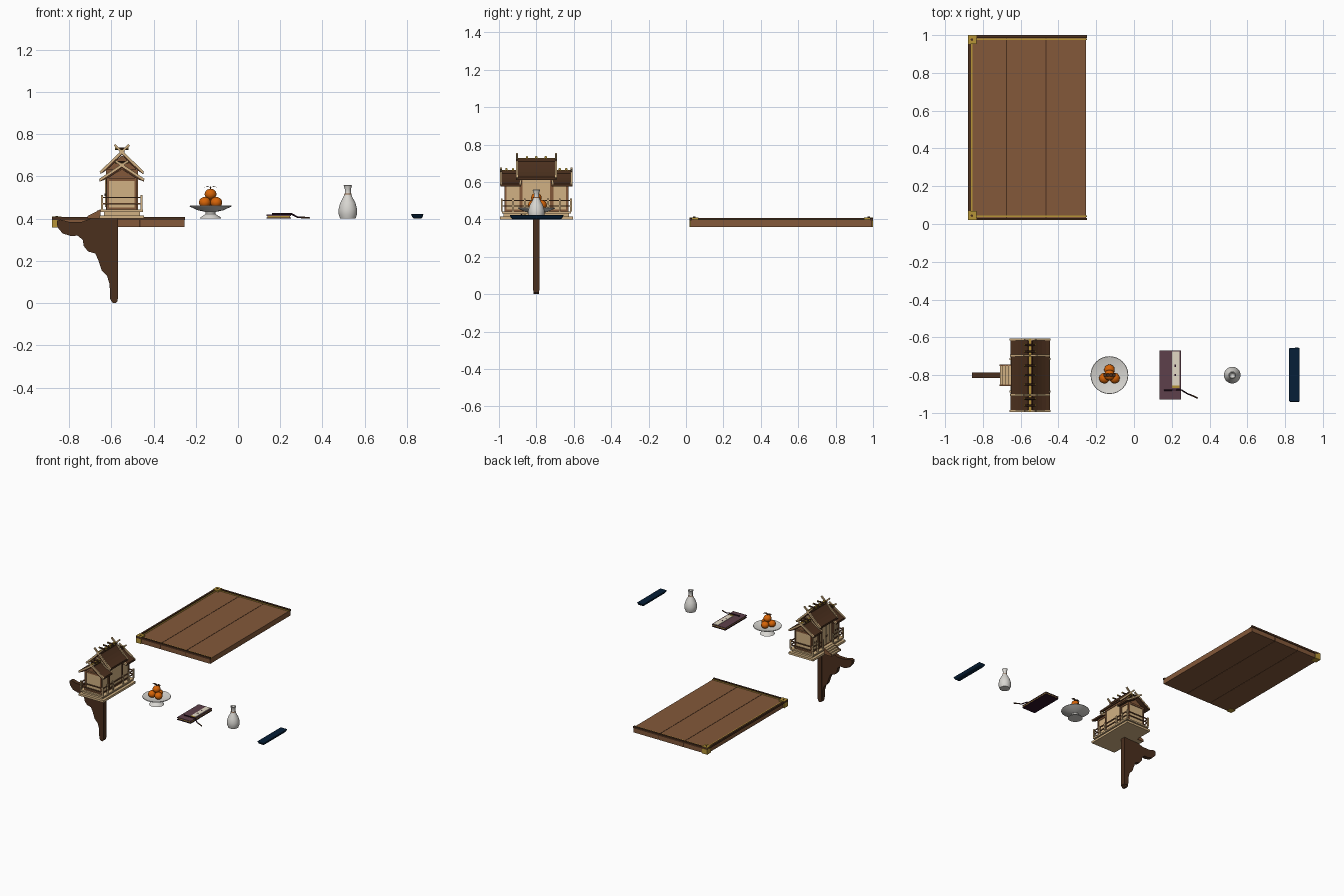
import bpy, bmesh, math
from mathutils import Vector, Matrix

cube = bpy.data.objects.get("Cube")
if cube:
    bpy.data.objects.remove(cube, do_unlink=True)


def material(name, r, g, b):
    m = bpy.data.materials.new(name)
    m.use_nodes = True
    lin = [(c / 255) ** 2.2 for c in (r, g, b)] + [1]
    m.diffuse_color = lin
    m.node_tree.nodes["Principled BSDF"].inputs["Base Color"].default_value = lin
    return m


DARK = material("dark wood", 76, 51, 35)
BROWN = material("plank wood", 130, 89, 60)
TAN = material("pale wood", 208, 176, 130)
GOLD = material("brass", 182, 148, 58)
WHITE = material("ceramic", 215, 213, 208)
ORANGE = material("orange peel", 214, 100, 16)
NAVY = material("navy cloth", 14, 36, 58)
MAUVE = material("mauve cover", 94, 66, 76)
PLUM = material("dark plum cord", 48, 26, 42)
CREAM = material("cream paper", 226, 216, 196)


def finish(name, bm, mat, smooth=False):
    bmesh.ops.recalc_face_normals(bm, faces=bm.faces)
    me = bpy.data.meshes.new(name)
    bm.to_mesh(me)
    bm.free()
    me.materials.append(mat)
    if smooth:
        me.shade_smooth()
        me.set_sharp_from_angle(angle=math.radians(40))
    ob = bpy.data.objects.new(name, me)
    bpy.context.collection.objects.link(ob)
    return ob


def box(name, x, y, z, mat):
    """Box from three (low, high) ranges."""
    bm = bmesh.new()
    bmesh.ops.create_cube(bm, size=1)
    for v in bm.verts:
        v.co = [(r[0] + r[1]) / 2 + c * (r[1] - r[0]) for c, r in zip(v.co, (x, y, z))]
    return finish(name, bm, mat)


def prism(name, pts, y, mat):
    """Extrude an x-z outline along y."""
    bm = bmesh.new()
    f = bm.faces.new([bm.verts.new((px, y[0], pz)) for px, pz in pts])
    new = bmesh.ops.extrude_face_region(bm, geom=[f])["geom"]
    vs = [v for v in new if isinstance(v, bmesh.types.BMVert)]
    bmesh.ops.translate(bm, verts=vs, vec=(0, y[1] - y[0], 0))
    return finish(name, bm, mat)


def rod(name, p, q, r, mat, sides=8):
    p, q = Vector(p), Vector(q)
    bm = bmesh.new()
    rot = (q - p).to_track_quat("Z", "Y").to_matrix().to_4x4()
    turn = Matrix.Rotation(math.pi / sides, 4, "Z")
    bmesh.ops.create_cone(bm, cap_ends=True, segments=sides, radius1=r, radius2=r,
                          depth=(q - p).length,
                          matrix=Matrix.Translation((p + q) / 2) @ rot @ turn)
    return finish(name, bm, mat, sides > 4)


def lathe(name, x, y, profile, mat):
    bm = bmesh.new()
    vs = [bm.verts.new((r, 0, z)) for r, z in profile]
    es = [bm.edges.new(e) for e in zip(vs, vs[1:])]
    bmesh.ops.spin(bm, geom=vs + es, axis=(0, 0, 1), cent=(0, 0, 0),
                   angle=math.tau, steps=32, use_duplicate=False)
    bmesh.ops.remove_doubles(bm, verts=bm.verts, dist=0.0001)
    bmesh.ops.translate(bm, verts=bm.verts, vec=(x, y, 0))
    return finish(name, bm, mat, True)


# Shelf: three planks, dark grooves, raised lip, brass lines and corners
L, R, Y0, Y1 = -0.875, -0.25, 0.025, 0.995
grooves = [-0.675, -0.465]
for a, b in zip([L] + grooves, grooves + [R]):
    box("shelf_plank", (a + 0.003, b - 0.003), (Y0, Y1), (0.36, 0.40), BROWN)
for g in grooves:
    box("shelf_groove", (g - 0.004, g + 0.004), (Y0 + 0.001, Y1 - 0.001), (0.361, 0.3985), DARK)
box("shelf_lip_front", (L, R), (0.02, 0.033), (0.394, 0.408), DARK)
box("shelf_lip_back", (L, R), (0.985, 1.0), (0.394, 0.408), DARK)
box("shelf_lip_side", (-0.88, -0.866), (0.02, 1.0), (0.394, 0.408), DARK)
for y in (0.036, 0.974):
    box("brass_line", (L, R), (y, y + 0.008), (0.398, 0.403), GOLD)
box("brass_line_side", (-0.863, -0.855), (Y0, Y1), (0.398, 0.403), GOLD)
for y in (0.02, 0.952):
    box("brass_corner", (-0.88, -0.835), (y, y + 0.048), (0.358, 0.411), GOLD)
    rod("corner_stud", (-0.858, y + 0.024, 0.41), (-0.858, y + 0.024, 0.414), 0.007, DARK)

# Scalloped bracket
outline = [(-0.57, 0.40), (-0.57, 0.01), (-0.58, 0.0), (-0.595, 0.003), (-0.605, 0.02),
           (-0.608, 0.09), (-0.62, 0.13), (-0.645, 0.155), (-0.66, 0.2), (-0.675, 0.235),
           (-0.71, 0.245), (-0.73, 0.27), (-0.735, 0.3), (-0.76, 0.32), (-0.79, 0.318),
           (-0.83, 0.33), (-0.855, 0.36), (-0.858, 0.39), (-0.84, 0.396), (-0.8, 0.385),
           (-0.74, 0.385), (-0.7, 0.40)]
prism("bracket", outline, (-0.815, -0.785), DARK)
box("bracket_post", (-0.603, -0.567), (-0.818, -0.782), (0.02, 0.40), DARK)

# Shrine base and steps
CX, CY = -0.55, -0.8
box("shrine_base", (-0.655, -0.445), (-0.995, -0.605), (0.40, 0.416), TAN)
box("shrine_plinth", (-0.635, -0.465), (-0.975, -0.625), (0.416, 0.432), TAN)
box("shrine_deck", (-0.65, -0.45), (-0.985, -0.615), (0.432, 0.443), TAN)
for i in range(4):
    x = -0.71 + i * 0.014
    box("step", (x, -0.65), (-0.85, -0.75), (0.40, 0.41 + i * 0.01), TAN)
for y in (-0.857, -0.751):
    prism("step_stringer", [(-0.712, 0.40), (-0.65, 0.40), (-0.65, 0.445), (-0.712, 0.413)],
          (y, y + 0.008), BROWN)


def slope(half, ridge, eave, t):
    """Point on a slightly sagging roof, t from ridge to eave."""
    return half * t, ridge + (eave - ridge) * t + 0.035 * t * (t - 1)


def roof(name, y, half, ridge, eave, horn):
    """Sagging roof with barge boards, crossed horns and ridge logs."""
    top = [slope(half, ridge, eave, t / 5) for t in range(6)]
    right = top + [(x, z - 0.014) for x, z in reversed(top)]
    for s in (-1, 1):
        prism(name, [(CX + s * x, z) for x, z in right], y, DARK)
        for end in (y[0] + 0.004, y[1] - 0.004):
            drop = (ridge - eave) * horn / half
            rod("barge_board", (CX + s * half, end, eave - 0.006),
                (CX - s * horn, end, ridge + drop), 0.0075, TAN, 4)
    box("ridge_beam", (CX - 0.012, CX + 0.012), y, (ridge - 0.01, ridge + 0.006), DARK)
    box("ridge_cap", (CX - 0.006, CX + 0.006), y, (ridge + 0.006, ridge + 0.009), GOLD)


def ridge_log(y, z):
    rod("ridge_log", (CX - 0.026, y, z), (CX + 0.026, y, z), 0.006, DARK)
    for s in (-1, 1):
        rod("log_cap", (CX + s * 0.026, y, z), (CX + s * 0.032, y, z), 0.0068, GOLD)


def house(name, y, half, top, ridge):
    """Walls with corner posts, beams and dark-framed gable."""
    x = (CX - half, CX + half)
    box(name + "_walls", x, y, (0.44, top), TAN)
    prism(name + "_gable", [(x[0], top), (x[1], top), (CX, ridge - 0.02)],
          (y[0] + 0.004, y[1] - 0.004), BROWN)
    for px in x:
        for py in y:
            box(name + "_post", (px - 0.006, px + 0.006), (py - 0.006, py + 0.006),
                (0.44, top), BROWN)
    grown = [(a - 0.005, b + 0.005) for a, b in (x, y)]
    box(name + "_sill", *grown, (0.443, 0.453), BROWN)
    box(name + "_top_beam", *grown, (top - 0.014, top), BROWN)
    # Front double door with brass fittings
    mid, w = sum(y) / 2, (y[1] - y[0]) * 0.28
    f = x[0]
    box(name + "_door_frame", (f - 0.005, f), (mid - w - 0.007, mid + w + 0.007),
        (0.453, top - 0.02), BROWN)
    for s in (-1, 1):
        ends = sorted((mid + s * 0.002, mid + s * w))
        box(name + "_door", (f - 0.009, f - 0.004), ends, (0.455, top - 0.027), TAN)
        box(name + "_door_fitting", (f - 0.012, f - 0.008),
            (mid + s * 0.008 - 0.004, mid + s * 0.008 + 0.004), (0.508, 0.52), DARK)


# Tall middle hall and two lower wings
house("hall", (-0.88, -0.72), 0.07, 0.632, 0.72)
roof("hall_roof", (-0.908, -0.692), 0.102, 0.718, 0.625, 0.035)
for i in (-1, 0, 1):
    ridge_log(CY + i * 0.05, 0.732)
for s in (-1, 1):
    house("wing", tuple(sorted((CY + s * 0.085, CY + s * 0.165))), 0.066, 0.592, 0.655)
    roof("wing_roof", tuple(sorted((CY + s * 0.082, CY + s * 0.193))), 0.105, 0.655, 0.59, 0.03)
    for d in (0.125, 0.16):
        ridge_log(CY + s * d, 0.668)

# Railing around the deck, open at the steps
stations = [-0.185, -0.125, -0.062, 0.062, 0.125, 0.185]
for x in (-0.643, -0.457):
    for d in stations:
        box("rail_post", (x - 0.005, x + 0.005), (CY + d - 0.005, CY + d + 0.005),
            (0.443, 0.512), TAN)
    spans = [(-0.19, -0.062), (0.062, 0.19)] if x < CX else [(-0.19, 0.19)]
    for a, b in spans:
        for z in (0.468, 0.497):
            box("rail", (x - 0.003, x + 0.003), (CY + a, CY + b), (z, z + 0.007), BROWN)
for y in (CY - 0.185, CY + 0.185):
    for z in (0.468, 0.497):
        box("end_rail", (-0.648, -0.452), (y - 0.003, y + 0.003), (z, z + 0.007), BROWN)

# Offering dish with stacked fruit
DX = -0.13
lathe("dish", DX, CY, [(0, 0.40), (0.052, 0.40), (0.046, 0.408), (0.024, 0.422),
                       (0.024, 0.432), (0.06, 0.44), (0.1, 0.458), (0.098, 0.462),
                       (0.05, 0.449), (0, 0.447)], WHITE)
fruit = [(DX, -0.772, 0.477), (DX - 0.027, -0.816, 0.477), (DX + 0.027, -0.816, 0.477),
         (DX, CY, 0.516)]
for c in fruit:
    bm = bmesh.new()
    bmesh.ops.create_uvsphere(bm, u_segments=20, v_segments=12, radius=0.028,
                              matrix=Matrix.Translation(c) @ Matrix.Scale(0.92, 4, (0, 0, 1)))
    finish("fruit", bm, ORANGE, True)
rod("fruit_stem", (DX, CY, 0.538), (DX, CY, 0.552), 0.003, DARK)
for s in (-1, 1):
    prism("fruit_leaf", [(DX, 0.548), (DX + s * 0.015, 0.554), (DX + s * 0.032, 0.548),
                         (DX + s * 0.015, 0.551)], (CY - 0.008, CY + 0.008), DARK)

# Folded cover with paper strip and cord
box("cover_bottom", (0.135, 0.25), (-0.93, -0.67), (0.40, 0.406), PLUM)
box("cover_pages", (0.139, 0.247), (-0.926, -0.674), (0.406, 0.414), GOLD)
box("cover_top", (0.135, 0.25), (-0.93, -0.67), (0.414, 0.42), MAUVE)
box("paper_strip", (0.202, 0.24), (-0.865, -0.675), (0.42, 0.423), CREAM)
box("paper_edge", (0.202, 0.24), (-0.868, -0.855), (0.421, 0.4245), GOLD)
for y in (-0.75, -0.8):
    box("ink_mark", (0.214, 0.222), (y - 0.006, y + 0.006), (0.423, 0.4238), PLUM)
cord = [(0.16, -0.88, 0.424), (0.25, -0.878, 0.424), (0.285, -0.9, 0.406), (0.3, -0.905, 0.406)]
for p, q in zip(cord, cord[1:]):
    rod("cord", p, q, 0.004, PLUM)
rod("tassel", cord[-1], (0.338, -0.922, 0.404), 0.0045, DARK)

# Bottle with neck ring
lathe("bottle", 0.52, CY, [(0, 0.40), (0.036, 0.40), (0.043, 0.42), (0.044, 0.445),
                           (0.036, 0.475), (0.021, 0.503), (0.014, 0.52), (0.014, 0.54),
                           (0.02, 0.557), (0.016, 0.56), (0.01, 0.54), (0, 0.53)], WHITE)
lathe("bottle_ring", 0.52, CY, [(0, 0.515), (0.0175, 0.515), (0.0165, 0.52), (0, 0.52)], BROWN)

# Folded cloth, narrower underneath, rounded corners
cloth = box("folded_cloth", (0.817, 0.88), (-0.945, -0.652), (0.40, 0.423), NAVY)
for v in cloth.data.vertices:
    if v.co.z < 0.41:
        v.co.x += 0.012 if v.co.x < 0.85 else -0.01
        v.co.y += 0.015 if v.co.y < CY else -0.015
bevel = cloth.modifiers.new("soft_edges", "BEVEL")
bevel.width, bevel.segments = 0.008, 3
